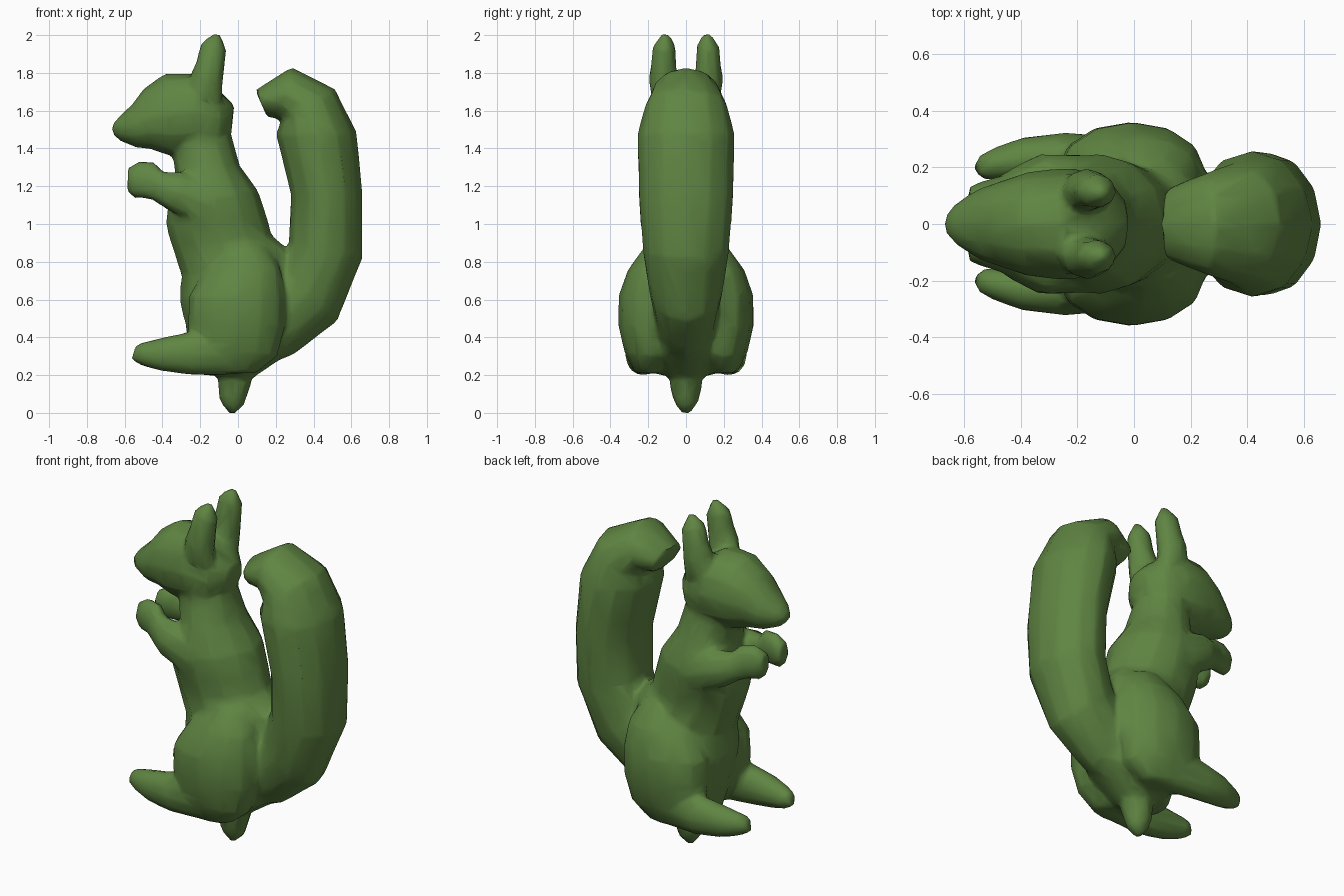
import bpy, bmesh, math
from mathutils import Vector

fur = bpy.data.materials.new("green_fur")
fur.diffuse_color = (0.115, 0.235, 0.055, 1)
parts = []


def loft(name, stations, sides=12, mirror=False):
    """Skin rings; each station is (x1, z1, x2, z2, y centre, y half width)."""
    bm = bmesh.new()
    for side in ((1, -1) if mirror else (1,)):
        rings = []
        for x1, z1, x2, z2, y, w in stations:
            mid = Vector(((x1 + x2) / 2, y * side, (z1 + z2) / 2))
            half = Vector(((x1 - x2) / 2, 0, (z1 - z2) / 2))
            ring = []
            for i in range(sides):
                a = math.tau * i / sides
                ring.append(bm.verts.new(mid + half * math.cos(a) + Vector((0, w * math.sin(a), 0))))
            rings.append(ring)
        for r, s in zip(rings, rings[1:]):
            for i in range(sides):
                j = (i + 1) % sides
                bm.faces.new((r[i], r[j], s[j], s[i]))
        bm.faces.new(rings[0])
        bm.faces.new(rings[-1])
    bmesh.ops.recalc_face_normals(bm, faces=bm.faces)
    me = bpy.data.meshes.new(name)
    bm.to_mesh(me)
    bm.free()
    me.materials.append(fur)
    ob = bpy.data.objects.new(name, me)
    bpy.context.collection.objects.link(ob)
    parts.append(ob)


# Torso from rump to neck
loft("torso", [
    (-.20, .20, .10, .20, 0, .14),
    (-.27, .42, .28, .32, 0, .21),
    (-.31, .60, .31, .60, 0, .24),
    (-.30, .73, .28, .85, 0, .23),
    (-.35, .88, .18, .94, 0, .22),
    (-.385, 1.0, .155, 1.03, 0, .235),
    (-.37, 1.10, .11, 1.17, 0, .25),
    (-.33, 1.26, .01, 1.31, 0, .205),
    (-.35, 1.37, -.035, 1.47, 0, .165),
    (-.33, 1.50, -.04, 1.60, 0, .16),
])

# Head from the back of the skull to the nose
loft("head", [
    (-.02, 1.63, -.035, 1.48, 0, .08),
    (-.10, 1.71, -.09, 1.42, 0, .165),
    (-.25, 1.80, -.20, 1.38, 0, .20),
    (-.39, 1.795, -.36, 1.36, 0, .185),
    (-.50, 1.715, -.46, 1.395, 0, .15),
    (-.56, 1.635, -.54, 1.405, 0, .125),
    (-.63, 1.57, -.625, 1.44, 0, .075),
    (-.665, 1.525, -.67, 1.485, 0, .03),
])

# Ears
loft("ears", [
    (-.27, 1.70, -.08, 1.63, .11, .075),
    (-.25, 1.80, -.08, 1.73, .12, .078),
    (-.22, 1.87, -.07, 1.83, .118, .068),
    (-.20, 1.955, -.06, 1.92, .115, .062),
    (-.13, 2.01, -.095, 2.005, .11, .022),
], 8, True)

# Arms with raised paws, held together in front of the chest
loft("arms", [
    (-.14, 1.22, -.18, .98, .16, .085),
    (-.29, 1.275, -.37, 1.07, .165, .085),
    (-.40, 1.28, -.455, 1.125, .135, .065),
    (-.44, 1.33, -.50, 1.135, .11, .06),
    (-.52, 1.335, -.55, 1.135, .095, .057),
    (-.582, 1.305, -.587, 1.165, .085, .047),
], 8, True)

# Rounded thighs
loft("thighs", [
    (-.15, .21, .10, .21, .20, .07),
    (-.25, .34, .21, .30, .19, .135),
    (-.27, .47, .25, .46, .19, .17),
    (-.26, .62, .25, .62, .19, .168),
    (-.18, .75, .23, .76, .17, .14),
    (-.06, .88, .16, .88, .13, .09),
], mirror=True)

# Long feet, toes turned slightly inward
loft("feet", [
    (-.54, .36, -.567, .28, .20, .037),
    (-.50, .375, -.50, .245, .21, .057),
    (-.40, .40, -.40, .22, .23, .075),
    (-.25, .43, -.25, .20, .24, .083),
    (-.08, .44, -.08, .197, .22, .09),
    (.10, .40, .10, .22, .17, .07),
], mirror=True)

# Upright tail with a forward curl
loft("tail", [
    (-.02, .50, .03, .21, 0, .11),
    (.14, .66, .30, .31, 0, .16),
    (.22, .80, .525, .485, 0, .195),
    (.27, .90, .66, .82, 0, .23),
    (.28, 1.15, .66, 1.15, 0, .253),
    (.20, 1.48, .63, 1.48, 0, .258),
    (.225, 1.53, .515, 1.715, 0, .22),
    (.215, 1.56, .285, 1.83, 0, .18),
    (.155, 1.565, .09, 1.71, 0, .13),
])

# Mounting peg under the body
loft("peg", [
    (-.12, .32, .13, .32, 0, .12),
    (-.11, .20, .085, .20, 0, .095),
    (-.105, .09, .06, .12, 0, .08),
    (-.09, .05, .035, .04, 0, .06),
    (-.045, -.005, -.015, -.005, 0, .02),
], 8)

# Fuse the parts into one skin, soften the joins, reduce to low-poly
bpy.ops.object.select_all(action='DESELECT')
for ob in parts:
    ob.select_set(True)
bpy.context.view_layer.objects.active = parts[0]
bpy.ops.object.join()
body = bpy.context.view_layer.objects.active
body.name = "animal_body"
fuse = body.modifiers.new("Fuse", 'REMESH')
fuse.mode = 'VOXEL'
fuse.voxel_size = 0.016
fuse.use_smooth_shade = True
soft = body.modifiers.new("Soften", 'SMOOTH')
soft.factor = 0.5
soft.iterations = 6
low = body.modifiers.new("Simplify", 'DECIMATE')
low.ratio = 0.06
for m in ("Fuse", "Soften", "Simplify"):
    bpy.ops.object.modifier_apply(modifier=m)
if not body.data.materials:
    body.data.materials.append(fur)
bpy.ops.object.shade_smooth_by_angle(angle=math.radians(60))
